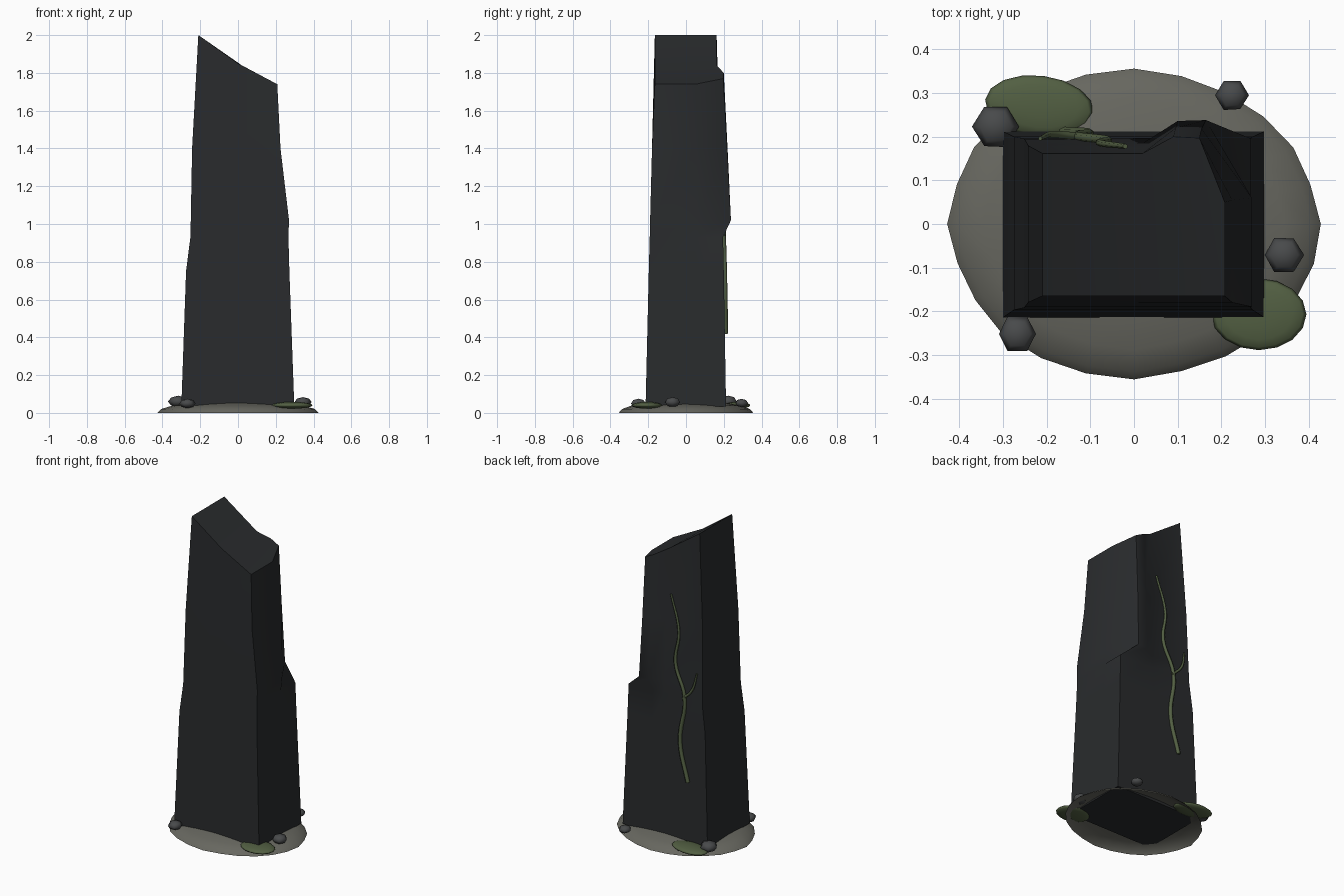
import bpy, math, random

if "Cube" in bpy.data.objects:
    bpy.data.objects.remove(bpy.data.objects["Cube"])
random.seed(4)


def material(name, rgb):
    m = bpy.data.materials.new(name)
    m.diffuse_color = (*rgb, 1)
    m.use_nodes = True
    m.node_tree.nodes["Principled BSDF"].inputs["Base Color"].default_value = m.diffuse_color
    return m


DARK = material("dark_rock", (0.022, 0.024, 0.026))
STONE = material("stone", (0.065, 0.068, 0.07))
EARTH = material("earth", (0.135, 0.135, 0.115))
MOSS = material("moss", (0.085, 0.115, 0.055))


def mesh_object(name, verts, faces, mat, angle=180):
    me = bpy.data.meshes.new(name)
    me.from_pydata(verts, [], faces)
    ob = bpy.data.objects.new(name, me)
    bpy.context.collection.objects.link(ob)
    me.materials.append(mat)
    bpy.ops.object.select_all(action='DESELECT')
    ob.select_set(True)
    bpy.context.view_layer.objects.active = ob
    bpy.ops.object.shade_smooth_by_angle(angle=math.radians(angle))
    return ob


def ellipsoid(name, loc, size, segs, rings, mat, spin=0, jitter=0):
    bpy.ops.mesh.primitive_uv_sphere_add(segments=segs, ring_count=rings, radius=1,
                                         location=loc, rotation=(0, 0, spin))
    ob = bpy.context.object
    ob.name = name
    for v in ob.data.vertices:
        k = 1 + random.uniform(-jitter, jitter)
        v.co = [c * s * k for c, s in zip(v.co, size)]
    ob.data.materials.append(mat)
    bpy.ops.object.shade_smooth()
    return ob


# Monolith: tapered rings (z, left, right, front, back); corner chipped above the ledge
def lower_ring(z, l, r, f, b):
    return [(l, f, z), (0, f, z), (r, f, z), (r, 0.05, z), (r, b, z),
            (0.1, b, z), (0.02, b, z), (l, b, z)]


rings = [
    lower_ring(0.035, -0.30, 0.298, -0.214, 0.212),
    lower_ring(0.75, -0.275, 0.272, -0.197, 0.200),
    lower_ring(0.93, -0.252, 0.267, -0.192, 0.196),
    [(-0.25, -0.19, 1.02), (0, -0.19, 1.02), (0.27, -0.19, 1.02), (0.27, 0.06, 1.02),
     (0.165, 0.238, 1.02), (0.10, 0.236, 1.02), (0.02, 0.185, 1.02), (-0.25, 0.193, 1.02)],
    [(-0.243, -0.18, 1.4), (0, -0.18, 1.4), (0.225, -0.18, 1.4), (0.225, 0.055, 1.4),
     (0.155, 0.218, 1.4), (0.095, 0.22, 1.4), (0.02, 0.173, 1.4), (-0.243, 0.18, 1.4)],
    [(-0.21, -0.165, 2), (0, -0.165, 1.85), (0.208, -0.165, 1.74), (0.208, 0.05, 1.74),
     (0.15, 0.197, 1.77), (0.09, 0.2, 1.80), (0.02, 0.162, 1.84), (-0.21, 0.162, 2)],
]
n = 8
faces = [(k * n + i, k * n + (i + 1) % n, (k + 1) * n + (i + 1) % n, (k + 1) * n + i)
         for k in range(len(rings) - 1) for i in range(n)]
t = (len(rings) - 1) * n
faces += [(t, t + 1, t + 6, t + 7), (t + 1, t + 2, t + 3, t + 4, t + 5, t + 6),
          tuple(reversed(range(n)))]
mesh_object("monolith", [p for r in rings for p in r], faces, DARK, 40)

# Earth mound: open flattened half dome with a slightly uneven rim
SEG, LEV = 24, 5
wob = [random.uniform(0.975, 1.0) for _ in range(SEG)]
for i in range(0, SEG, SEG // 4):
    wob[i] = 1.0
verts = []
for j in range(LEV):
    a = j / LEV * math.pi / 2
    for i in range(SEG):
        b = math.tau * i / SEG
        c = math.cos(a) * wob[i]
        verts.append((0.428 * c * math.cos(b), 0.356 * c * math.sin(b), 0.066 * math.sin(a)))
verts.append((0, 0, 0.066))
faces = [(j * SEG + i, j * SEG + (i + 1) % SEG, (j + 1) * SEG + (i + 1) % SEG, (j + 1) * SEG + i)
         for j in range(LEV - 1) for i in range(SEG)]
faces += [((LEV - 1) * SEG + i, (LEV - 1) * SEG + (i + 1) % SEG, LEV * SEG) for i in range(SEG)]
mesh_object("earth_mound", verts, faces, EARTH)

# Moss patches
ellipsoid("moss_patch_back", (-0.217, 0.27, 0.04), (0.125, 0.07, 0.018), 16, 8, MOSS, -0.12)
ellipsoid("moss_patch_front", (0.286, -0.207, 0.04), (0.109, 0.082, 0.018), 16, 8, MOSS)

# Loose stones
for i, (x, y, z, r) in enumerate([(-0.317, 0.223, 0.06, 0.053), (0.225, 0.295, 0.052, 0.038),
                                  (0.344, -0.071, 0.057, 0.045), (-0.267, -0.252, 0.05, 0.044)]):
    ellipsoid(f"stone_{i + 1}", (x, y, z), (r, r, r * 0.58), 6, 4, STONE, math.pi / 6, 0.04)


# Vines climbing the back face: (x, y, z, radius)
def vine(name, pts):
    cu = bpy.data.curves.new(name, 'CURVE')
    cu.dimensions = '3D'
    cu.bevel_depth = 1
    cu.bevel_resolution = 1
    cu.use_fill_caps = True
    cu.resolution_u = 6
    sp = cu.splines.new('BEZIER')
    sp.bezier_points.add(len(pts) - 1)
    for bp, (x, y, z, r) in zip(sp.bezier_points, pts):
        bp.co = (x, y, z)
        bp.radius = r
        bp.handle_left_type = bp.handle_right_type = 'AUTO'
    ob = bpy.data.objects.new(name, cu)
    bpy.context.collection.objects.link(ob)
    cu.materials.append(MOSS)


vine("vine_main", [(-0.16, 0.21, 0.42, 0.013), (-0.103, 0.207, 0.66, 0.012),
                   (-0.13, 0.2, 0.95, 0.011), (-0.06, 0.192, 1.15, 0.010),
                   (-0.08, 0.186, 1.35, 0.008), (-0.02, 0.178, 1.57, 0.006)])
vine("vine_branch", [(-0.12, 0.2, 0.94, 0.009), (-0.185, 0.205, 1.01, 0.008),
                     (-0.215, 0.196, 1.12, 0.005)])
